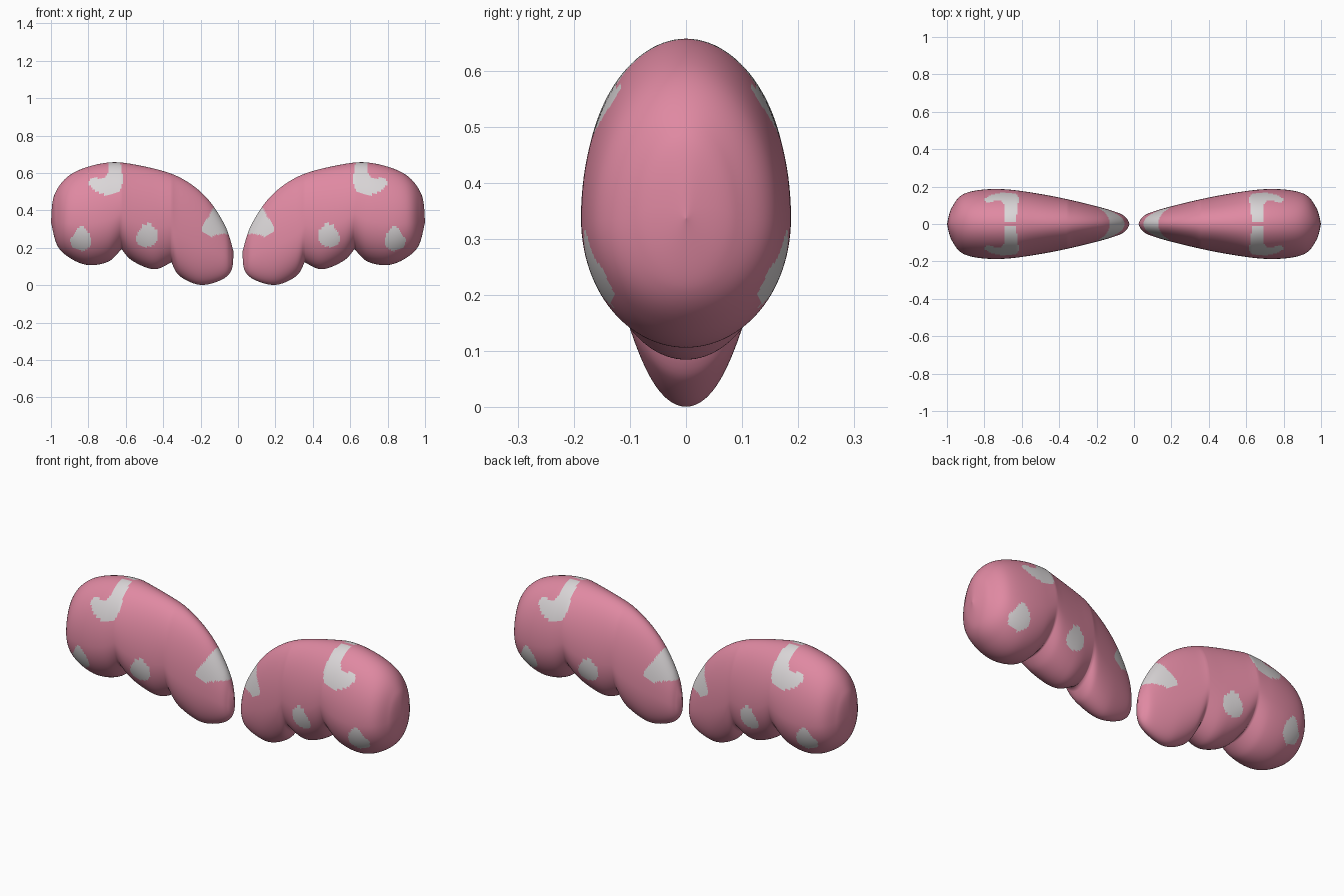
import bpy, bmesh, math

if "Cube" in bpy.data.objects:
    bpy.data.objects.remove(bpy.data.objects["Cube"])

# wing outline in x, z: top edge, then the three rounded lobes underneath
TOP = [(.024, .18), (.07, .32), (.174, .474), (.324, .582), (.527, .64),
       (.70, .655), (.885, .598), (.98, .487), (1, .337)]
LOBES = [[(.024, .18), (.035, .08), (.094, .026), (.205, .002), (.313, .05), (.356, .123)],
         [(.356, .123), (.43, .087), (.495, .096), (.575, .138), (.623, .193)],
         [(.623, .193), (.69, .128), (.794, .107), (.89, .14), (.965, .21), (1, .337)]]
# half thickness along x
THICK = [(.024, 0), (.04, .03), (.085, .06), (.24, .105), (.48, .157), (.72, .187),
         (.9, .165), (.973, .09), (1, 0)]
# pale patches in x, z (same on front and back)
CROWN = [(.70, .70), (.69, .64), (.70, .585), (.73, .57), (.79, .575), (.80, .54), (.76, .50),
         (.70, .48), (.63, .50), (.615, .56), (.635, .70)]
EDGE = [(.13, .42), (.16, .36), (.195, .31), (.195, .28), (.14, .262), (.08, .275), (0, .27), (0, .45)]
MIDDLE = [(.47, .33), (.505, .325), (.53, .285), (.55, .245), (.525, .21), (.47, .203),
          (.43, .235), (.435, .295)]
OUTER = [(.83, .315), (.855, .31), (.875, .267), (.90, .245), (.885, .198), (.83, .18),
         (.783, .21), (.79, .27)]


def spline(pts, n=24):
    """Smooth polyline through the points."""
    p = [pts[0]] + pts + [pts[-1]]
    out = []
    for i in range(1, len(p) - 2):
        a, b, c, d = p[i - 1:i + 3]
        for k in range(n):
            t = k / n
            out.append(tuple(.5 * (2 * b[j] + (c[j] - a[j]) * t
                                   + (2 * a[j] - 5 * b[j] + 4 * c[j] - d[j]) * t * t
                                   + (3 * b[j] - a[j] - 3 * c[j] + d[j]) * t ** 3) for j in (0, 1)))
    return out + [pts[-1]]


def at(line, x):
    """Height of a polyline at x."""
    for (x0, z0), (x1, z1) in zip(line, line[1:]):
        if x <= x1:
            f = (x - x0) / (x1 - x0) if x1 > x0 else 0
            return z0 + (z1 - z0) * max(0, min(1, f))
    return line[-1][1]


def inside(poly, x, z):
    hit = False
    for (x0, z0), (x1, z1) in zip(poly, poly[1:] + poly[:1]):
        if (z0 > z) != (z1 > z) and x < x0 + (z - z0) * (x1 - x0) / (z1 - z0):
            hit = not hit
    return hit


def material(name, rgb):
    m = bpy.data.materials.new(name)
    m.diffuse_color = (*rgb, 1)
    m.use_nodes = True
    m.node_tree.nodes["Principled BSDF"].inputs["Base Color"].default_value = m.diffuse_color
    return m


pink = material("pink", (.74, .25, .36))
pale = material("pale grey", (.70, .67, .68))

top, thick = spline(TOP), spline(THICK)
bottom = sum((spline(l) for l in LOBES), [])
COLS, SEGS = 190, 112
xs = [.512 - .488 * math.cos(math.pi * i / COLS) for i in range(COLS + 1)]
for notch in (.356, .623):      # put a column exactly on each notch
    i = min(range(len(xs)), key=lambda k: abs(xs[k] - notch))
    xs[i] = notch


def wing(name, side):
    bm = bmesh.new()
    rings = []
    for x in xs:                # oval cross-sections lofted along x
        zt, zb, w = at(top, x), at(bottom, x), max(0, at(thick, x))
        zc = zb + .42 * (zt - zb)
        ring = []
        for k in range(SEGS):
            a = 2 * math.pi * k / SEGS
            c = math.cos(a)
            z = zc + c * ((zt - zc) if c > 0 else (zc - zb))
            ring.append(bm.verts.new((side * x, w * math.sin(a), z)))
        rings.append(ring)
    for r, s in zip(rings, rings[1:]):
        for k in range(SEGS):
            j = (k + 1) % SEGS
            bm.faces.new((r[k], r[j], s[j], s[k]))
    bmesh.ops.remove_doubles(bm, verts=bm.verts, dist=1e-5)
    bmesh.ops.recalc_face_normals(bm, faces=bm.faces)
    # patches
    for f in bm.faces:
        f.smooth = True
        c = f.calc_center_median()
        x, z = abs(c.x), c.z
        if any(inside(p, x, z) for p in (EDGE, MIDDLE, OUTER)) or \
                (abs(c.y) > .015 and inside(CROWN, x, z)):
            f.material_index = 1
    me = bpy.data.meshes.new(name)
    bm.to_mesh(me)
    bm.free()
    me.materials.append(pink)
    me.materials.append(pale)
    bpy.context.collection.objects.link(bpy.data.objects.new(name, me))


wing("right_wing", 1)
wing("left_wing", -1)
